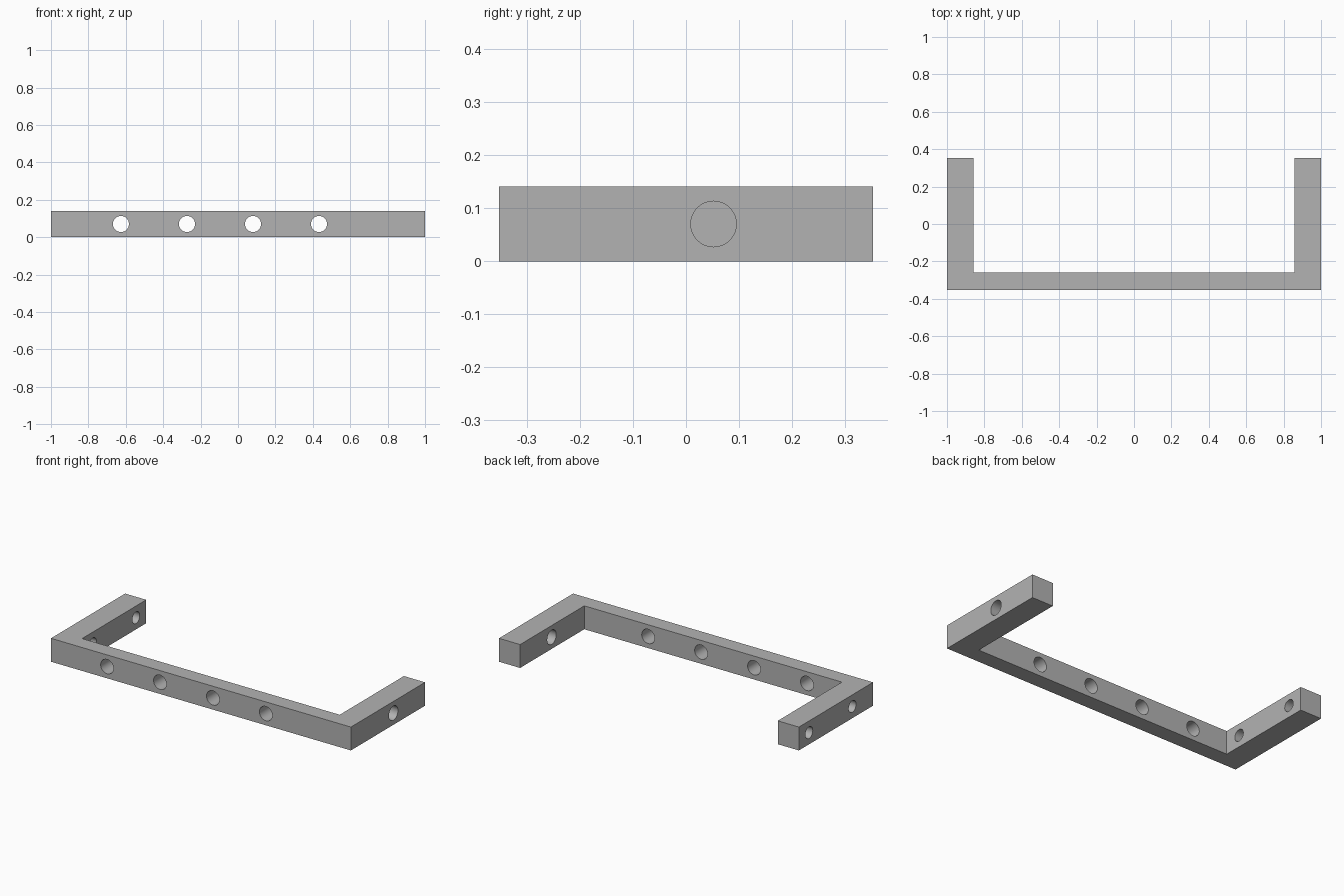
import bpy
import bmesh
from math import pi, radians
from mathutils import Matrix

cube = bpy.data.objects.get("Cube")
if cube:
    bpy.data.objects.remove(cube, do_unlink=True)

HALF_W, HALF_D, HEIGHT = 1.0, 0.353, 0.141
ARM_INNER_X, BAR_BACK_Y = 0.859, -0.258
MID_Z = HEIGHT / 2

grey = bpy.data.materials.new("plain grey")
grey.use_nodes = True
colour = (0.45, 0.45, 0.45, 1)
grey.diffuse_color = colour
grey.node_tree.nodes["Principled BSDF"].inputs["Base Color"].default_value = colour


def make_object(name, bm):
    bmesh.ops.recalc_face_normals(bm, faces=bm.faces[:])
    mesh = bpy.data.meshes.new(name)
    bm.to_mesh(mesh)
    bm.free()
    mesh.materials.append(grey)
    obj = bpy.data.objects.new(name, mesh)
    bpy.context.collection.objects.link(obj)
    return obj


# U-shaped bracket, extruded from its plan outline
half = [(HALF_W, -HALF_D), (HALF_W, HALF_D),
        (ARM_INNER_X, HALF_D), (ARM_INNER_X, BAR_BACK_Y)]
outline = half + [(-x, y) for x, y in reversed(half)]
bm = bmesh.new()
base = bm.faces.new([bm.verts.new((x, y, 0)) for x, y in outline])
top = bmesh.ops.extrude_face_region(bm, geom=[base])["geom"]
bmesh.ops.translate(bm, vec=(0, 0, HEIGHT),
                    verts=[g for g in top if isinstance(g, bmesh.types.BMVert)])
bracket = make_object("bracket", bm)

# Cylinders for every drilled hole
holes = bmesh.new()


def add_hole(x, y, radius, axis):
    matrix = Matrix.Translation((x, y, MID_Z)) @ Matrix.Rotation(pi / 2, 4, axis)
    bmesh.ops.create_cone(holes, cap_ends=True, segments=48, radius1=radius,
                          radius2=radius, depth=0.24, matrix=matrix)


# Four holes through the front bar
for i in range(4):
    add_hole(-0.626 + i * 0.353, (BAR_BACK_Y - HALF_D) / 2, 0.043, 'X')

# One large hole in the left arm, two smaller ones in the right arm
arm_x = (HALF_W + ARM_INNER_X) / 2
add_hole(arm_x, 0.052, 0.043, 'Y')
for y in (-0.156, 0.256):
    add_hole(-arm_x, y, 0.035, 'Y')
cutter = make_object("hole_cutter", holes)
cutter.hide_render = True

# Drill the holes and drop the cutter
drill = bracket.modifiers.new("drill", 'BOOLEAN')
drill.operation = 'DIFFERENCE'
drill.solver = 'EXACT'
drill.object = cutter
bpy.ops.object.select_all(action='DESELECT')
bracket.select_set(True)
bpy.context.view_layer.objects.active = bracket
bpy.ops.object.modifier_apply(modifier=drill.name)
bpy.data.objects.remove(cutter, do_unlink=True)
bpy.ops.object.shade_smooth_by_angle(angle=radians(30))
